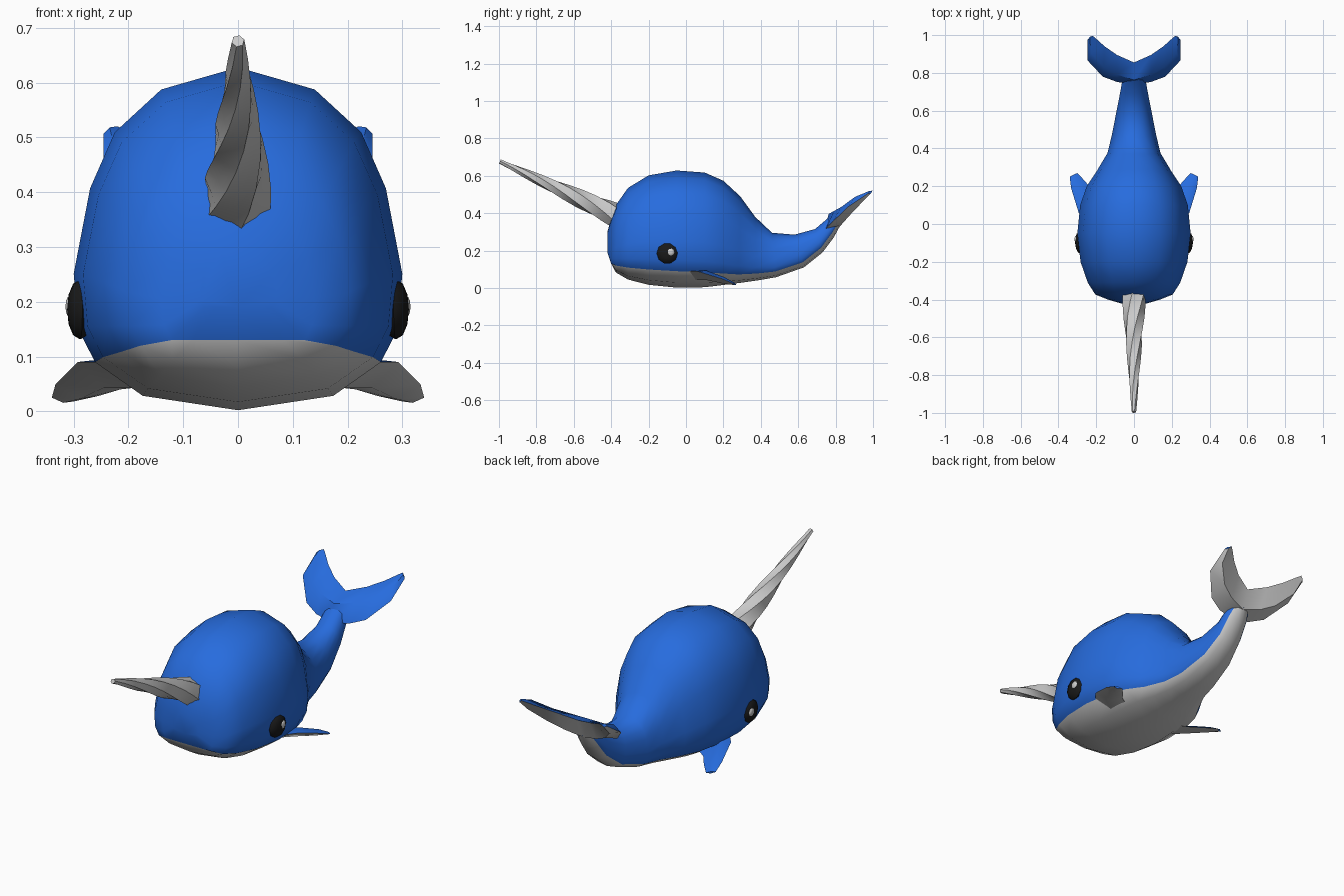
import bpy, bmesh, math
from mathutils import Vector, Matrix

if "Cube" in bpy.data.objects:
    bpy.data.objects.remove(bpy.data.objects["Cube"])


def material(name, rgb):
    m = bpy.data.materials.new(name)
    m.diffuse_color = (*rgb, 1)
    m.use_nodes = True
    m.node_tree.nodes["Principled BSDF"].inputs["Base Color"].default_value = m.diffuse_color
    return m


BLUE = material("blue_skin", (0.02, 0.15, 0.73))
GREY = material("grey_skin", (0.8, 0.8, 0.8))
BLACK = material("black_eye", (0.01, 0.01, 0.01))


def finish(name, bm, mats, angle):
    bmesh.ops.recalc_face_normals(bm, faces=bm.faces)
    me = bpy.data.meshes.new(name)
    bm.to_mesh(me)
    bm.free()
    for m in mats:
        me.materials.append(m)
    me.shade_smooth()
    me.set_sharp_from_angle(angle=math.radians(angle))
    ob = bpy.data.objects.new(name, me)
    bpy.context.collection.objects.link(ob)
    return ob


def loft(name, rings, mats, pick=lambda i, k: 0, angle=45):
    """Skin a list of closed rings and cap both ends."""
    bm = bmesh.new()
    vs = [[bm.verts.new(p) for p in r] for r in rings]
    n = len(rings[0])
    for i in range(len(vs) - 1):
        for k in range(n):
            j = (k + 1) % n
            f = bm.faces.new((vs[i][k], vs[i][j], vs[i + 1][j], vs[i + 1][k]))
            f.material_index = pick(i, k)
    bm.faces.new(vs[0])
    bm.faces.new(vs[-1])
    return finish(name, bm, mats, angle)


def mirror(ob):
    ob.modifiers.new("mirror", 'MIRROR')
    return ob


def blade(lead, trail, thick, up):
    """Lens section: leading edge, upper bulge, trailing edge, lower bulge."""
    a, b, u = Vector(lead), Vector(trail), Vector(up) * thick
    mid = a.lerp(b, 0.45)
    return [a, mid + u, b, mid - u]


# Body: top point (y, z), bottom point (y, z), half width, belly seam fraction
stations = [
    (-.420, .30, -.420, .19, .07, 0), (-.398, .38, -.400, .13, .14, 0),
    (-.37, .45, -.375, .083, .205, .10), (-.31, .535, -.31, .045, .245, .13),
    (-.20, .602, -.20, .017, .283, .14), (-.05, .628, -.05, .002, .30, .14),
    (.10, .617, .10, .004, .285, .13), (.20, .573, .20, .016, .25, .11),
    (.29, .49, .28, .026, .195, .10), (.37, .38, .38, .04, .14, .11),
    (.46, .295, .48, .057, .117, .13), (.58, .285, .63, .11, .09, .15),
    (.69, .315, .73, .19, .07, .2), (.755, .37, .79, .27, .06, .25),
    (.80, .40, .825, .335, .04, .3)]
upper = [(.87, 0), (.97, .11), (1, .30), (.9, .59), (.75, .78), (.467, .925)]
rings = []
for ty, tz, by, bz, w, s in stations:
    top, bot = Vector((0, ty, tz)), Vector((0, by, bz))
    half = [(.58, .3 * s)] + [(x, s + (1 - s) * u) for x, u in upper]
    outline = [(0, 0)] + half + [(0, 1)] + [(-x, f) for x, f in reversed(half)]
    rings.append([bot.lerp(top, f) + Vector((x * w, 0, 0)) for x, f in outline])
loft("body", rings, [BLUE, GREY],
     lambda i, k: int(i > 0 and k in (0, 1, 14, 15)))

# Tail fluke: leading (x, y), trailing (x, y), thickness, on an upswept surface
def sweep(x, y):
    return (x, y, .43 + min(y - .86, .66 * (y - .86)))


fluke = [((0, .74), (0, .855), .045), ((.09, .752), (.09, .895), .040),
         ((.165, .78), (.155, .94), .032), ((.245, .865), (.205, .985), .024),
         ((.246, .975), (.22, .997), .008)]
right = [blade(sweep(*a), sweep(*b), t, (0, -.65, .75)) for a, b, t in fluke]
left = [[Vector((-p.x, p.y, p.z)) for p in r] for r in reversed(right[1:])]
loft("tail_fluke", left + right, [BLUE, GREY], lambda i, k: int(k > 1))

# Side fins
fin = [((.22, -.03, .09), (.17, .14, .045), .03),
       ((.293, .06, .09), (.215, .17, .040), .028),
       ((.333, .19, .05), (.255, .222, .028), .020),
       ((.34, .25, .025), (.30, .27, .018), .007)]
mirror(loft("side_fins", [blade(a, b, t, (.4, 0, .9)) for a, b, t in fin],
            [BLUE, GREY], lambda i, k: int(k > 1)))

# Spiral horn: ridged rings that twist towards the tip
base, tip = Vector((0, -.36, .382)), Vector((0, -.995, .676))
turn = (tip - base).to_track_quat('Z', 'Y')
horn = []
for i in range(10):
    t = i / 9
    r = .068 * (1 - t) + .012 * t
    ring = []
    for k in range(12):
        a = math.tau * k / 12 + 2.9 * t
        rr = r * (1 if k % 2 else .84)
        ring.append(base.lerp(tip, t)
                    + turn @ Vector((rr * math.cos(a), rr * math.sin(a), 0)))
    horn.append(ring)
loft("horn", horn, [GREY], angle=25)


# Eyes and their highlights: flattened low-poly spheres
def dome(name, centre, radius, depth, mat):
    bm = bmesh.new()
    place = (Matrix.Translation(centre) @ Matrix.Rotation(math.radians(-4), 4, 'Z')
             @ Matrix.Diagonal((depth, radius, radius, 1))
             @ Matrix.Rotation(math.pi / 2, 4, 'Y'))
    bmesh.ops.create_uvsphere(bm, u_segments=10, v_segments=6, radius=1, matrix=place)
    return mirror(finish(name, bm, [mat], 40))


dome("eyes", (.288, -.10, .186), .057, .024, BLACK)
dome("eye_highlights", (.306, -.083, .191), .021, .009, GREY)
